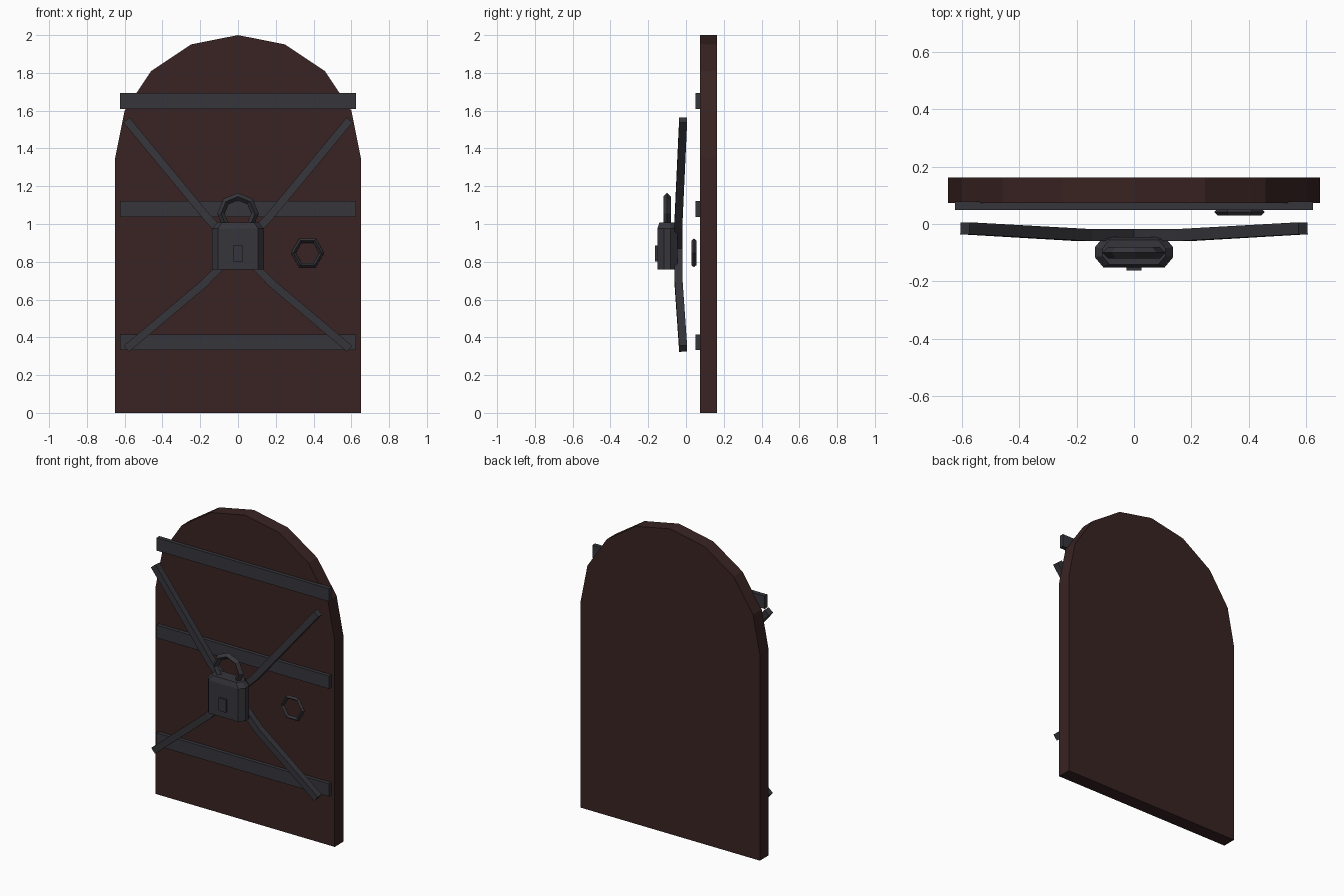
import bpy, bmesh, math
from mathutils import Vector

if "Cube" in bpy.data.objects:
    bpy.data.objects.remove(bpy.data.objects["Cube"])


def material(name, rgb):
    m = bpy.data.materials.new(name)
    m.diffuse_color = (*rgb, 1)
    m.use_nodes = True
    m.node_tree.nodes["Principled BSDF"].inputs["Base Color"].default_value = m.diffuse_color
    return m


WOOD = material("dark wood", (0.040, 0.017, 0.016))
IRON = material("dark iron", (0.037, 0.036, 0.044))


def finish(name, bm, mat):
    bmesh.ops.recalc_face_normals(bm, faces=bm.faces)
    me = bpy.data.meshes.new(name)
    bm.to_mesh(me)
    bm.free()
    me.materials.append(mat)
    ob = bpy.data.objects.new(name, me)
    bpy.context.collection.objects.link(ob)
    return ob


def loft(name, rings, mat, closed=False):
    """Skin equal-length point rings; cap the ends unless closed."""
    bm = bmesh.new()
    vs = [[bm.verts.new(p) for p in r] for r in rings]
    n = len(vs[0])
    pairs = list(zip(vs, vs[1:])) + ([(vs[-1], vs[0])] if closed else [])
    for a, b in pairs:
        for i in range(n):
            j = (i + 1) % n
            bm.faces.new((a[i], a[j], b[j], b[i]))
    if not closed:
        bm.faces.new(vs[0])
        bm.faces.new(vs[-1])
    return finish(name, bm, mat)


def box(name, x, y, z, mat):
    return loft(name, [[(x[0], yy, z[0]), (x[1], yy, z[0]),
                        (x[1], yy, z[1]), (x[0], yy, z[1])] for yy in y], mat)


def ring(name, centre, major, minor, segs, mat):
    """Upright faceted ring with a diamond cross-section."""
    rings = []
    for i in range(segs):
        a = 2 * math.pi * i / segs
        d = Vector((math.cos(a), 0, math.sin(a)))
        rings.append([Vector(centre) + d * (major + minor * math.cos(k * math.pi / 2))
                      + Vector((0, minor * math.sin(k * math.pi / 2), 0)) for k in range(4)])
    return loft(name, rings, mat, closed=True)


def strap(name, path, w, mat):
    """Square bar swept along a path with mitred bends."""
    pts = [Vector(p) for p in path]
    rings = []
    for i, p in enumerate(pts):
        a = (p - pts[i - 1]).normalized() if i else None
        b = (pts[i + 1] - p).normalized() if i < len(pts) - 1 else None
        t = ((a or b) + (b or a)).normalized()
        side = t.cross(Vector((0, 1, 0))).normalized()
        up = side.cross(t).normalized()
        rings.append([p + (side * s + up * u) * w / 2
                      for s, u in ((-1, -1), (1, -1), (1, 1), (-1, 1))])
    return loft(name, rings, mat)


# arched door slab
outline = [(-0.65, 0), (0.65, 0)]
outline += [(0.65 * math.cos(math.pi * i / 8), 1.35 + 0.65 * math.sin(math.pi * i / 8))
            for i in range(9)]
loft("door_slab", [[(x, y, z) for x, z in outline] for y in (0.073, 0.163)], WOOD)

# horizontal iron bands
for i, z in enumerate((0.374, 1.08, 1.652)):
    box(f"iron_band_{i + 1}", (-0.625, 0.625), (0.049, 0.078), (z - 0.042, z + 0.042), IRON)

# pull ring
ring("pull_ring", (0.368, 0.042, 0.847), 0.075, 0.013, 6, IRON)

# crossed straps behind the padlock
for name, s in (("strap_left", -1), ("strap_right", 1)):
    strap(name, [(s * 0.59, -0.015, 1.55), (s * 0.16, -0.039, 1.03), (0, -0.039, 0.87),
                 (-s * 0.18, -0.039, 0.685), (-s * 0.59, -0.015, 0.34)], 0.042, IRON)


# padlock body: chamfered block with a tapered top
def octagon(z, k):
    hx, hy, cx, cy = 0.137, 0.053, 0.03, 0.036
    quad = [(hx, hy - cy), (hx - cx, hy)]
    pts = quad + [(-x, y) for x, y in quad[::-1]]
    pts += [(-x, -y) for x, y in pts]
    return [(x * k, -0.0985 + y * k, z) for x, y in pts]


loft("padlock_body", [octagon(0.76, 1), octagon(0.975, 1), octagon(1.008, 0.8)], IRON)
ring("padlock_shackle", (0, -0.10, 1.055), 0.09, 0.02, 8, IRON)
box("keyhole_plate", (-0.026, 0.026), (-0.163, -0.14), (0.802, 0.886), IRON)
